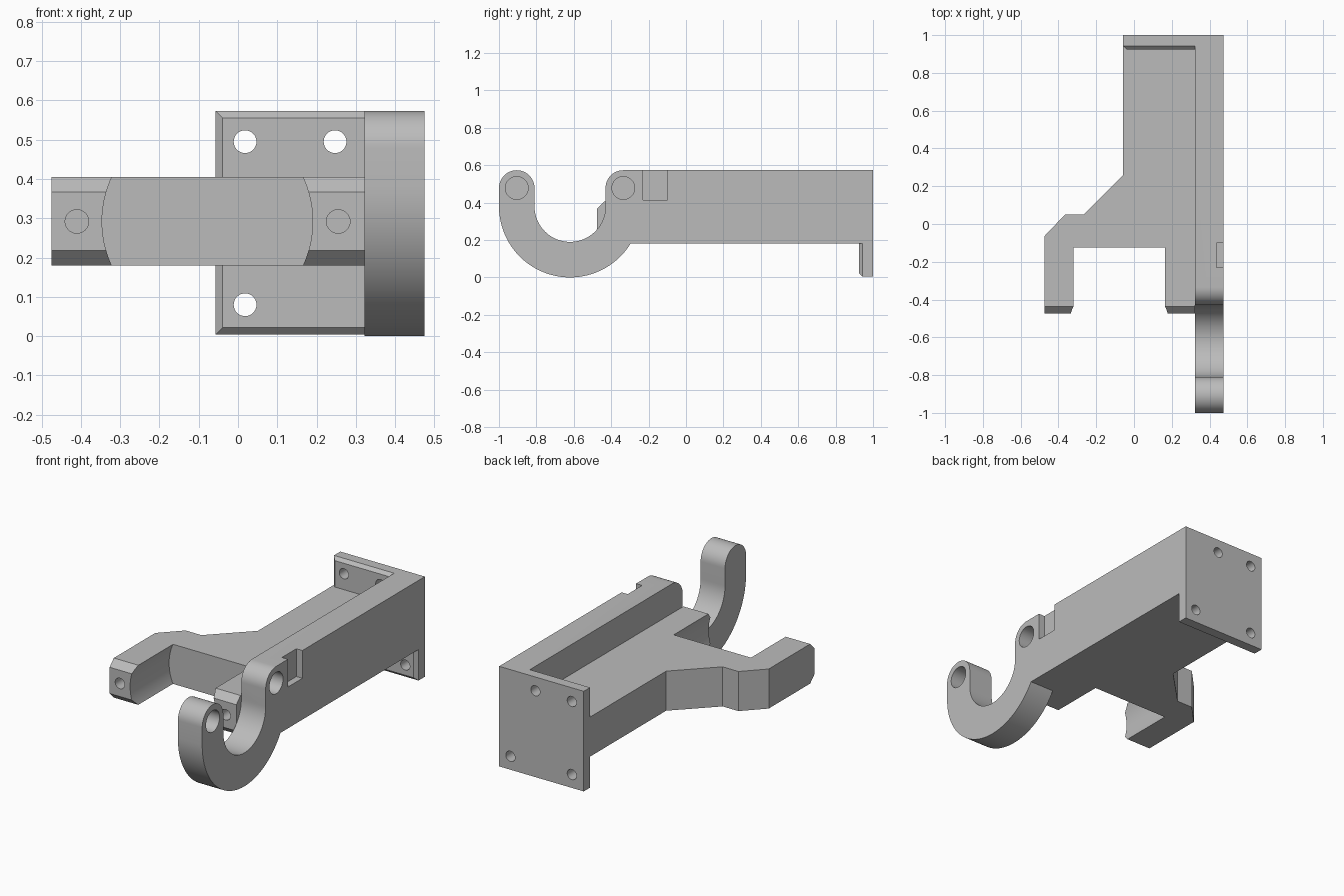
import bpy, bmesh, math
from mathutils import Vector

if "Cube" in bpy.data.objects:
    bpy.data.objects.remove(bpy.data.objects["Cube"], do_unlink=True)

grey = bpy.data.materials.new("light grey")
grey.use_nodes = True
COLOUR = (0.5, 0.5, 0.5, 1)
grey.diffuse_color = COLOUR
grey.node_tree.nodes["Principled BSDF"].inputs["Base Color"].default_value = COLOUR

# Maps (profile u, profile v, extrusion depth) to x, y, z
PLACE = {"x": lambda u, v, d: (d, u, v),
         "y": lambda u, v, d: (u, d, v),
         "z": lambda u, v, d: (u, v, d)}


def prism(name, pts, axis, start, end, bevel=0, pick=None):
    """Extrude a closed profile along an axis, chamfering the picked edges."""
    bm = bmesh.new()
    face = bm.faces.new([bm.verts.new(PLACE[axis](u, v, start)) for u, v in pts])
    out = bmesh.ops.extrude_face_region(bm, geom=[face], use_keep_orig=True)
    move = Vector(PLACE[axis](0, 0, end - start))
    for v in out["geom"]:
        if isinstance(v, bmesh.types.BMVert):
            v.co += move
    bmesh.ops.recalc_face_normals(bm, faces=bm.faces)
    if bevel:
        edges = [e for e in bm.edges if pick(*(v.co for v in e.verts))]
        bmesh.ops.bevel(bm, geom=edges, offset=bevel, segments=1,
                        affect="EDGES", clamp_overlap=False)
    mesh = bpy.data.meshes.new(name)
    bm.to_mesh(mesh)
    bm.free()
    mesh.materials.append(grey)
    ob = bpy.data.objects.new(name, mesh)
    bpy.context.collection.objects.link(ob)
    return ob


def arc(u, v, r, a, b, n):
    angles = [math.radians(a + (b - a) * i / n) for i in range(n + 1)]
    return [(u + r * math.cos(t), v + r * math.sin(t)) for t in angles]


def circle(u, v, r, n=32):
    return arc(u, v, r, 0, 360, n)[:-1]


def rect(u0, u1, v0, v1):
    return [(u0, v0), (u1, v0), (u1, v1), (u0, v1)]


def combine(target, other, operation):
    """Apply a boolean and discard the second solid."""
    mod = target.modifiers.new("combine", "BOOLEAN")
    mod.operation, mod.solver, mod.object = operation, "EXACT", other
    graph = bpy.context.evaluated_depsgraph_get()
    mesh = bpy.data.meshes.new_from_object(target.evaluated_get(graph))
    target.modifiers.clear()
    target.data = mesh
    bpy.data.objects.remove(other, do_unlink=True)


X_IN, X_OUT, TOP, LOW = 0.322, 0.475, 0.573, 0.18
TIP_Z, TIP_R = 0.478, 0.095
FRONT, REAR = -0.475, 0.925

# Side wall with the hook at its front end
sweep = math.degrees(math.asin((0.38 - LOW) / 0.38))
profile = [(1, LOW), (1, TOP)]
profile += arc(-0.335, TIP_Z, TIP_R, 90, 180, 12)
profile += arc(-0.62, 0.38, 0.19, 0, -180, 40)
profile += arc(-0.905, TIP_Z, TIP_R, 0, 180, 24)
profile += arc(-0.62, 0.38, 0.38, 180, 360 - sweep, 48)
bracket = prism("bracket", profile, "x", X_IN, X_OUT)

# Forked arm with chamfered tips and a round-sided gap
outline = [(X_IN, 1), (-0.057, 1), (-0.057, 0.26), (-0.265, 0.05),
           (-0.365, 0.05), (-X_OUT, -0.065), (-X_OUT, FRONT), (X_IN, FRONT)]
arm = prism("forked_arm", outline, "z", LOW, 0.405, 0.038,
            lambda a, b: max(a.y, b.y) < FRONT + 0.001 and abs(a.z - b.z) < 0.001)
combine(arm, prism("gap", circle(-0.078, 0.292, 0.268, 96), "y", -0.7, -0.125),
        "DIFFERENCE")
for x in (-0.41, 0.255):
    combine(arm, prism("tip_hole", circle(x, 0.292, 0.03), "y", -0.6, -0.37),
            "DIFFERENCE")

# Rear mounting plate with chamfered front rim
plate = prism("mounting_plate", rect(-0.057, X_OUT, 0.004, TOP), "y", REAR, 1, 0.018,
              lambda a, b: max(a.y, b.y) < REAR + 0.001)

combine(bracket, arm, "UNION")
combine(bracket, plate, "UNION")

# Screw holes in the plate
for x, z in ((0.018, 0.495), (0.247, 0.495), (0.018, 0.08), (0.404, 0.08)):
    combine(bracket, prism("screw_hole", circle(x, z, 0.029), "y", 0.85, 1.1),
            "DIFFERENCE")

# Blind holes in the hook ends and the notch on the outer face
for y in (-0.905, -0.335):
    combine(bracket, prism("hook_hole", circle(y, TIP_Z, 0.061), "x", 0.375, 0.6),
            "DIFFERENCE")
combine(bracket, prism("notch", rect(-0.23, -0.1, 0.415, 0.7), "x", 0.437, 0.6),
        "DIFFERENCE")

# Merge seams between flush faces, then shade
bm = bmesh.new()
bm.from_mesh(bracket.data)
bmesh.ops.remove_doubles(bm, verts=bm.verts, dist=0.0001)
bmesh.ops.dissolve_limit(bm, angle_limit=math.radians(0.5),
                         verts=bm.verts, edges=bm.edges)
bm.to_mesh(bracket.data)
bm.free()
bpy.ops.object.select_all(action="DESELECT")
bracket.select_set(True)
bpy.context.view_layer.objects.active = bracket
bpy.ops.object.shade_smooth_by_angle(angle=math.radians(30))
